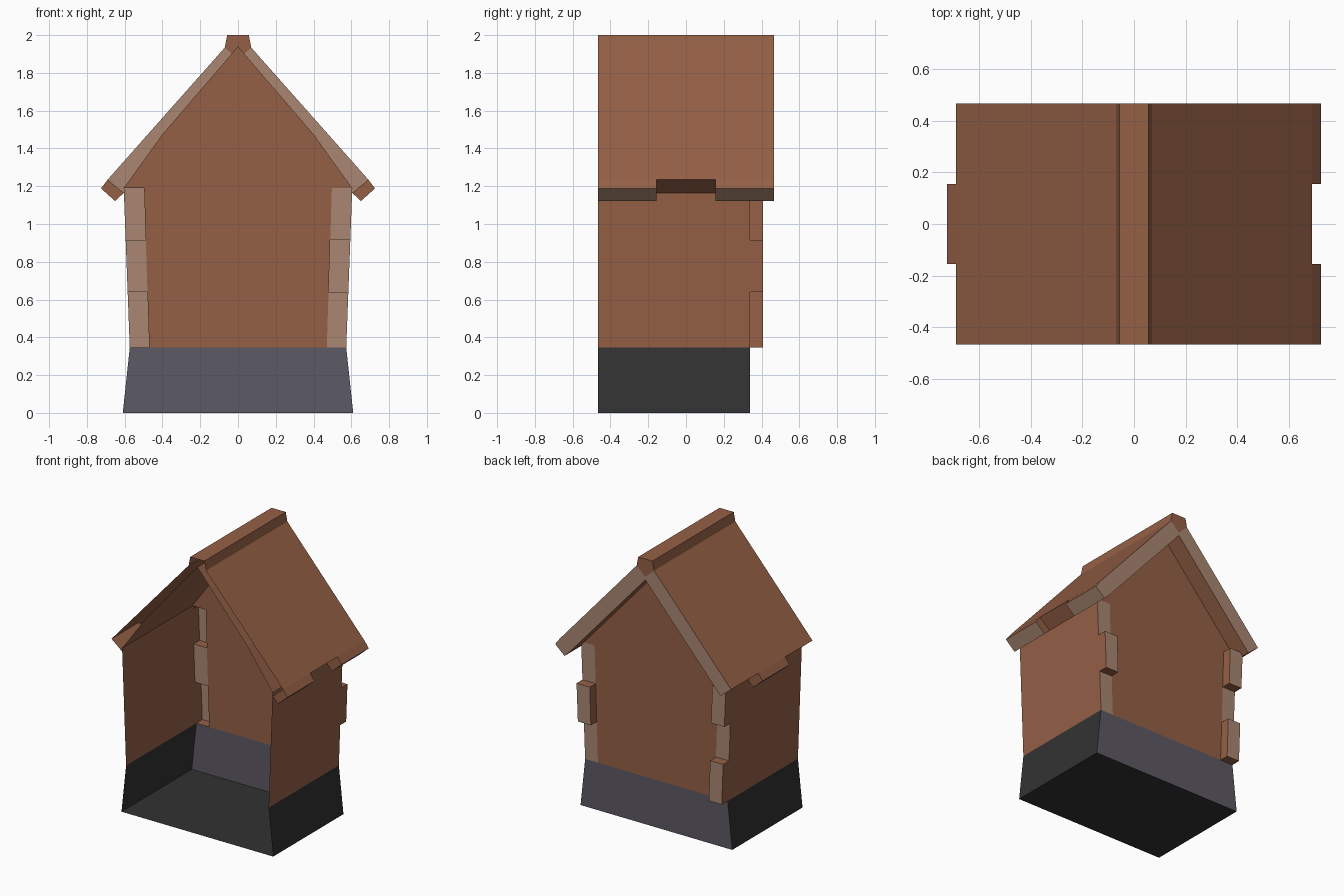
import bpy
from mathutils import Vector

if "Cube" in bpy.data.objects:
    bpy.data.objects.remove(bpy.data.objects["Cube"])

# Flat colours
def material(name, rgb):
    m = bpy.data.materials.new(name)
    m.diffuse_color = (*rgb, 1)
    m.use_nodes = True
    m.node_tree.nodes["Principled BSDF"].inputs["Base Color"].default_value = m.diffuse_color
    return m

BROWN, TRIM, STONE, DARK = range(4)
MATS = [material("brown_timber", (0.30, 0.118, 0.062)),
        material("pale_trim", (0.40, 0.24, 0.17)),
        material("stone_grey", (0.108, 0.10, 0.125)),
        material("dark_grey", (0.032, 0.032, 0.032))]

# Depth of the open front, the back wall, the quoins and the roof overhang
FRONT, WALL, QUOIN, BACK = -0.467, 0.34, 0.408, 0.467
TAB = 0.155


class Part:
    """Collects flat faces, each turned to face an outward hint."""
    def __init__(self, name):
        self.name, self.verts, self.faces, self.mats = name, [], [], []

    def face(self, pts, out, mat=BROWN):
        pts = [Vector(p) for p in pts]
        n = Vector((0, 0, 0))
        for a, b in zip(pts, pts[1:] + pts[:1]):
            n += a.cross(b)
        if n.dot(Vector(out)) < 0:
            pts.reverse()
        start = len(self.verts)
        self.verts += pts
        self.faces.append(range(start, start + len(pts)))
        self.mats.append(mat)

    def cap(self, profile, y, out, mat=BROWN):
        """Flat xz outline at depth y."""
        self.face([(x, y, z) for x, z in profile], (0, out, 0), mat)

    def strip(self, a, b, y0, y1, out, mat=BROWN):
        """Panel between two xz points, running from y0 to y1."""
        self.face([(a[0], y0, a[1]), (b[0], y0, b[1]),
                   (b[0], y1, b[1]), (a[0], y1, a[1])], out, mat)

    def build(self):
        me = bpy.data.meshes.new(self.name)
        me.from_pydata(self.verts, [], [tuple(f) for f in self.faces])
        for m in MATS:
            me.materials.append(m)
        me.polygons.foreach_set("material_index", self.mats)
        ob = bpy.data.objects.new(self.name, me)
        bpy.context.collection.objects.link(ob)


def wall_x(z):      # outer wall leans out slightly with height
    return 0.573 + (z - 0.345) * 0.032 / 0.845

def quoin_x(z):     # inner edge of the corner stones
    return 0.47 + (z - 0.345) * 0.027 / 0.845


# Base: hollow plinth, open to the front and top
base = Part("base")
base.strip((-0.61, 0), (0.61, 0), FRONT, WALL, (0, 0, -1), DARK)
base.cap([(-0.61, 0), (0.61, 0), (0.573, 0.345), (-0.573, 0.345)], WALL, 1, STONE)
for s in (-1, 1):
    base.strip((s * 0.61, 0), (s * 0.573, 0.345), FRONT, WALL, (s, 0, 0), DARK)
base.build()

# Walls: side walls, bent ceiling and back wall with gable
walls = Part("walls")
LEVELS = (0.345, 0.64, 0.915, 1.19)
gable = [(0.605, 1.19), (0.4, 1.475), (0, 1.94)]
for s in (-1, 1):
    walls.strip((s * 0.573, 0.345), (s * 0.605, 1.19), FRONT, WALL, (s, 0, 0))
    for a, b in zip(gable, gable[1:]):
        walls.strip((s * a[0], a[1]), (s * b[0], b[1]), FRONT, WALL, (s, 0, 1))
walls.cap([(-quoin_x(0.345), 0.345), (quoin_x(0.345), 0.345), (quoin_x(1.19), 1.19),
           (-quoin_x(1.19), 1.19)], WALL, 1)
walls.cap(gable + [(-x, z) for x, z in gable[1::-1]], WALL, 1)
walls.build()

# Corner stones: alternately flush with and proud of the back wall
for s, name in ((-1, "left_corner_stones"), (1, "right_corner_stones")):
    stones = Part(name)
    for i, (z0, z1) in enumerate(zip(LEVELS, LEVELS[1:])):
        o0, o1 = (s * wall_x(z0), z0), (s * wall_x(z1), z1)
        i0, i1 = (s * quoin_x(z0), z0), (s * quoin_x(z1), z1)
        proud = (i == 1) == (s == 1)
        stones.cap([o0, o1, i1, i0], QUOIN if proud else WALL, 1, TRIM)
        if proud:
            stones.strip(o0, o1, WALL, QUOIN, (s, 0, 0))
            stones.strip(i0, i1, WALL, QUOIN, (-s, 0, 0))
            stones.strip(o0, i0, WALL, QUOIN, (0, 0, -1))
            stones.strip(o1, i1, WALL, QUOIN, (0, 0, 1))
    stones.build()

# Roof slopes: hollow slabs with interlocking tabs along the eaves
for s, name in ((-1, "left_roof"), (1, "right_roof")):
    roof = Part(name)
    top, eave, under = (s * 0.07, 1.934), (s * 0.69, 1.235), (s * 0.605, 1.165)
    tip, tip_under = (s * 0.725, 1.188), (s * 0.65, 1.121)
    ridge_low, peak = (0, 1.87), (0, 1.847)
    roof.strip(top, eave, FRONT, BACK, (s, 0, 1))
    roof.strip(peak, under, WALL, BACK, (-s, 0, -1))
    roof.cap([top, eave, under, peak, ridge_low], BACK, 1, TRIM)
    for y0, y1, middle in ((FRONT, -TAB, False), (-TAB, TAB, True), (TAB, BACK, False)):
        if middle != (s == -1):
            roof.strip(eave, under, y0, y1, (s, 0, -1))
            continue
        roof.strip(eave, tip, y0, y1, (s, 0, 1))
        roof.strip(tip, tip_under, y0, y1, (s, 0, -1), TRIM)
        roof.strip(under, tip_under, y0, y1, (-s, 0, -1))
        side = [eave, tip, tip_under, under]
        roof.cap(side, y0, -1)
        roof.cap(side, y1, 1, TRIM if y1 == BACK else BROWN)
    roof.build()

# Ridge cap: open at the front, closed at the back
ridge = Part("ridge")
ridge.strip((-0.057, 2), (0.057, 2), FRONT, BACK, (0, 0, 1))
for s in (-1, 1):
    ridge.strip((s * 0.057, 2), (s * 0.07, 1.934), FRONT, BACK, (s, 0, 0))
ridge.cap([(-0.057, 2), (0.057, 2), (0.07, 1.934), (0, 1.87), (-0.07, 1.934)], BACK, 1)
ridge.build()
